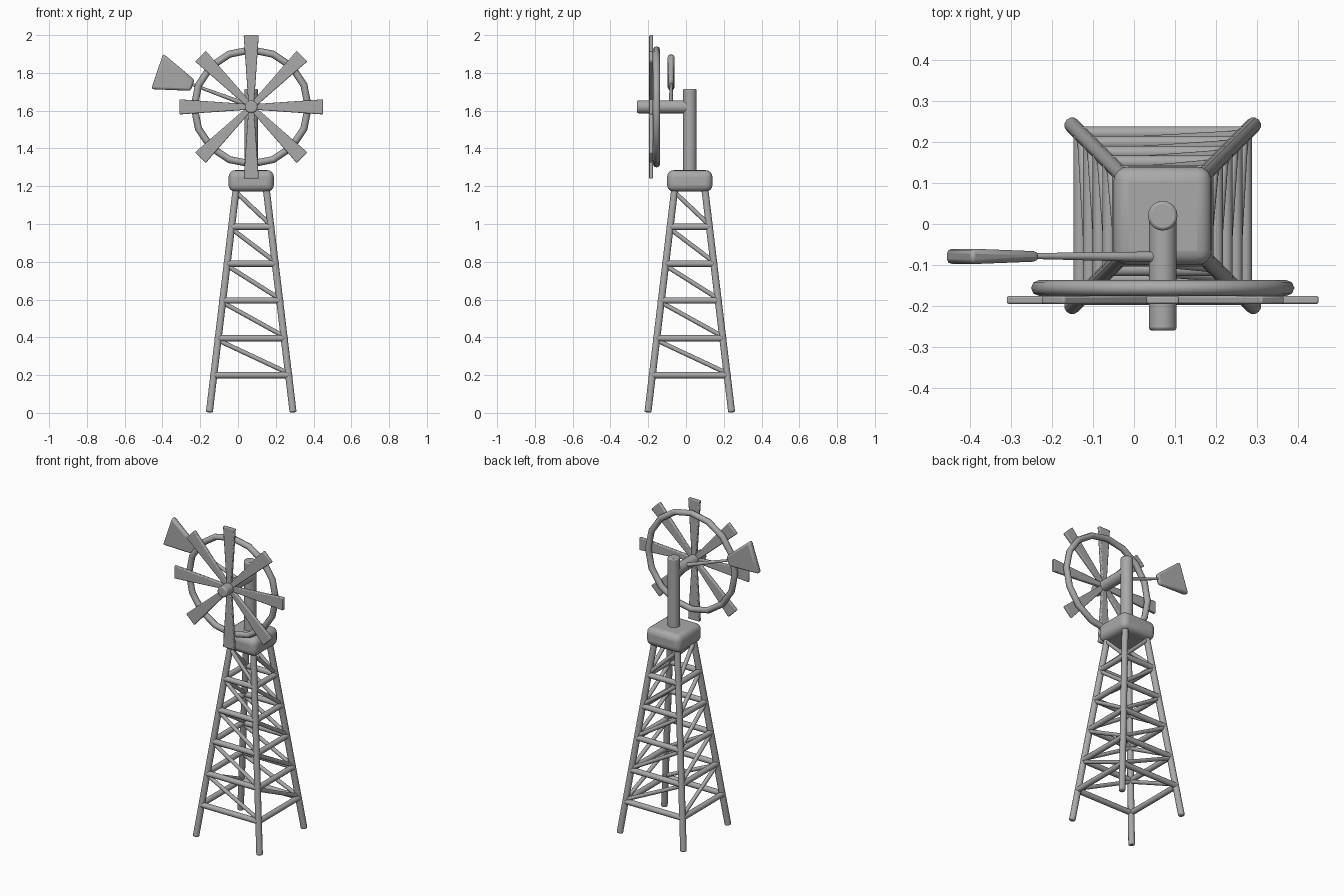
import bpy, bmesh, math
from mathutils import Vector, Matrix

if "Cube" in bpy.data.objects:
    bpy.data.objects.remove(bpy.data.objects["Cube"], do_unlink=True)

metal = bpy.data.materials.new("grey_metal")
metal.use_nodes = True
GREY = (0.4, 0.4, 0.4, 1)
metal.diffuse_color = GREY
metal.node_tree.nodes["Principled BSDF"].inputs["Base Color"].default_value = GREY

CX, CY = 0.07, 0.02          # tower axis
HUB_Z = 1.62


def finish(name, bm, bevel=0.0, segments=2, angle=40):
    """Turn a bmesh into a smooth, bevelled object."""
    bmesh.ops.recalc_face_normals(bm, faces=bm.faces)
    mesh = bpy.data.meshes.new(name)
    bm.to_mesh(mesh)
    bm.free()
    mesh.materials.append(metal)
    obj = bpy.data.objects.new(name, mesh)
    bpy.context.collection.objects.link(obj)
    if bevel:
        mod = obj.modifiers.new("rounding", 'BEVEL')
        mod.width, mod.segments = bevel, segments
        mod.limit_method, mod.angle_limit = 'ANGLE', math.radians(50)
    bpy.ops.object.select_all(action='DESELECT')
    obj.select_set(True)
    bpy.context.view_layer.objects.active = obj
    bpy.ops.object.shade_smooth_by_angle(angle=math.radians(angle))
    return obj


def rod(name, a, b, r1, r2=None, bevel=0.006, sides=12):
    """Round bar from point a to point b."""
    a, b = Vector(a), Vector(b)
    d = b - a
    bm = bmesh.new()
    bmesh.ops.create_cone(bm, cap_ends=True, segments=sides, radius1=r1,
                          radius2=r2 or r1, depth=d.length)
    turn = d.to_track_quat('Z', 'Y').to_matrix().to_4x4()
    bmesh.ops.transform(bm, matrix=Matrix.Translation((a + b) / 2) @ turn, verts=bm.verts)
    return finish(name, bm, bevel)


def plate(name, outline, thick, bevel, matrix):
    """Prism from an xz outline, with a thickness for each corner along y."""
    bm = bmesh.new()
    front = [bm.verts.new((x, -t / 2, z)) for (x, z), t in zip(outline, thick)]
    back = [bm.verts.new((x, t / 2, z)) for (x, z), t in zip(outline, thick)]
    bm.faces.new(front)
    bm.faces.new(back[::-1])
    n = len(front)
    for i in range(n):
        j = (i + 1) % n
        bm.faces.new((front[i], front[j], back[j], back[i]))
    bmesh.ops.transform(bm, matrix=matrix, verts=bm.verts)
    return finish(name, bm, bevel)


def half(z):
    """Half width of the tapering tower at height z."""
    return 0.222 - 0.12 * z


def corner(sx, sy, z, out=0.0):
    h = half(z) + out
    return Vector((CX + sx * h, CY + sy * h, z))


# Four leaning legs
for sx in (-1, 1):
    for sy in (-1, 1):
        rod("leg", corner(sx, sy, 0.003), corner(sx, sy, 1.22), 0.019)

# Horizontal braces and one diagonal per bay on each side
levels = [0.2, 0.395, 0.595, 0.79, 0.985, 1.18]
for s in (-1, 1):
    for i, z in enumerate(levels[:-1]):
        top = levels[i + 1]
        ends = [((-1, s), (1, s)), ((s, -1), (s, 1))]
        for p, q in ends:
            rod("cross_brace", corner(*p, z, 0.003), corner(*q, z, 0.003), 0.017)
            rod("diagonal_brace", corner(*p, top - 0.01), corner(*q, z + 0.01), 0.012, bevel=0.004)

# Rounded cap on the tower
bm = bmesh.new()
bmesh.ops.create_cube(bm, size=1)
bmesh.ops.transform(bm, verts=bm.verts, matrix=Matrix.Translation((CX, CY, 1.228))
                    @ Matrix.Diagonal((0.24, 0.24, 0.114, 1)))
finish("tower_cap", bm, 0.036, 4)

# Mast and wheel shaft
rod("mast", (CX, CY, 1.24), (CX, CY, 1.715), 0.036, bevel=0.007, sides=20)
rod("wheel_shaft", (CX, -0.26, HUB_Z), (CX, CY, HUB_Z), 0.034, bevel=0.008, sides=20)

# Eight blades
for i in range(8):
    place = (Matrix.Translation((CX, -0.185, HUB_Z))
             @ Matrix.Rotation(i * math.pi / 4, 4, 'Y'))
    plate("blade", [(-0.014, 0), (0.014, 0), (0.04, 0.38), (-0.04, 0.38)],
          [0.02] * 4, 0.005, place)

# Wheel rim
bpy.ops.mesh.primitive_torus_add(location=(CX, -0.156, HUB_Z), rotation=(math.pi / 2, 0, 0),
                                 major_segments=16, minor_segments=8,
                                 major_radius=0.302, minor_radius=0.019)
rim = bpy.context.object
rim.name = "wheel_rim"
rim.data.materials.append(metal)
bpy.ops.object.shade_smooth_by_angle(angle=math.radians(60))

# Tail arm and fin
rod("tail_arm", (0.06, -0.08, 1.627), (-0.26, -0.078, 1.745), 0.013, 0.007, bevel=0.003)
plate("tail_fin", [(-0.46, 1.714), (-0.396, 1.902), (-0.23, 1.763), (-0.25, 1.705)],
      [0.038, 0.038, 0.025, 0.025], 0.012, Matrix.Translation((0, -0.079, 0)))
